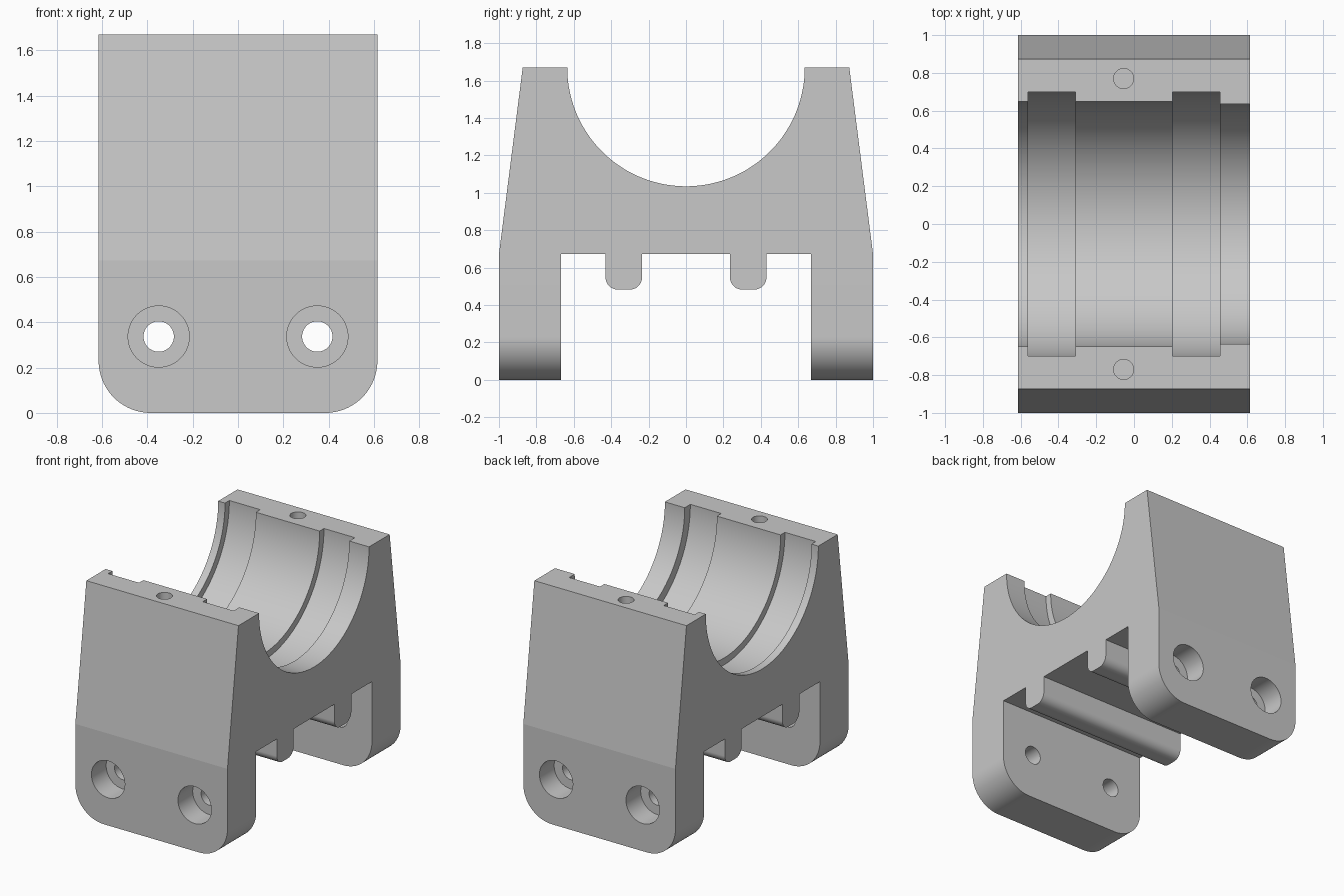
import bpy, bmesh, math
from mathutils import Matrix

if "Cube" in bpy.data.objects:
    bpy.data.objects.remove(bpy.data.objects["Cube"])

HALF_X = 0.615      # half width of the block
TOP = 1.67          # top face and bore axis
GAP = 0.672         # underside between the legs
LEG_IN = 0.668      # inner face of each leg
RIB_Z = 0.483       # bottom of the ribs

grey = bpy.data.materials.new("Plain grey")
grey.use_nodes = True
colour = (0.58, 0.58, 0.58, 1)
grey.diffuse_color = colour
grey.node_tree.nodes["Principled BSDF"].inputs["Base Color"].default_value = colour


def make_object(name, bm):
    bmesh.ops.recalc_face_normals(bm, faces=bm.faces)
    mesh = bpy.data.meshes.new(name)
    bm.to_mesh(mesh)
    bm.free()
    mesh.materials.append(grey)
    obj = bpy.data.objects.new(name, mesh)
    bpy.context.collection.objects.link(obj)
    return obj


def lathe(profile, steps, matrix):
    """Cutter turned about its local x axis from (x, radius) points."""
    bm = bmesh.new()
    points = [(profile[0][0], 0)] + profile + [(profile[-1][0], 0)]
    turn = math.pi / steps
    verts = [bm.verts.new((x, r * math.cos(turn), r * math.sin(turn))) for x, r in points]
    edges = [bm.edges.new(pair) for pair in zip(verts, verts[1:])]
    bmesh.ops.spin(bm, geom=verts + edges, cent=(0, 0, 0), axis=(1, 0, 0),
                   angle=2 * math.pi, steps=steps, use_merge=True)
    bmesh.ops.remove_doubles(bm, verts=bm.verts, dist=1e-5)
    obj = make_object("cutter", bm)
    obj.data.transform(matrix)
    obj.hide_render = True
    return obj


def round_edges(bm, test, radius):
    edges = [e for e in bm.edges if test(*[v.co for v in e.verts])]
    bmesh.ops.bevel(bm, geom=edges, offset=radius, segments=24, profile=0.5, affect='EDGES')


# Block with legs and ribs: mirrored side profile, extruded along x
half = [(0.235, GAP), (0.235, RIB_Z), (0.43, RIB_Z), (0.43, GAP), (LEG_IN, GAP),
        (LEG_IN, 0), (1, 0), (1, GAP), (0.873, TOP)]
outline = half + [(-y, z) for y, z in reversed(half)]
bm = bmesh.new()
face = bm.faces.new([bm.verts.new((-HALF_X, y, z)) for y, z in outline])
extruded = bmesh.ops.extrude_face_region(bm, geom=[face])["geom"]
bmesh.ops.translate(bm, vec=(2 * HALF_X, 0, 0),
                    verts=[g for g in extruded if isinstance(g, bmesh.types.BMVert)])
bmesh.ops.recalc_face_normals(bm, faces=bm.faces)

# Rounded foot corners and rounded rib bottoms
round_edges(bm, lambda a, b: a.z < 0.01 and b.z < 0.01 and abs(a.x - b.x) < 0.01, 0.23)
round_edges(bm, lambda a, b: abs(a.z - RIB_Z) < 0.001 and abs(b.z - RIB_Z) < 0.001
            and abs(a.x - b.x) > 1, 0.065)
block = make_object("bearing_block", bm)

# Stepped bore with two ring grooves
bore = [(-0.8, 0.65), (-0.56, 0.65), (-0.56, 0.70), (-0.31, 0.70), (-0.31, 0.65),
        (0.205, 0.65), (0.205, 0.70), (0.455, 0.70), (0.455, 0.635), (0.8, 0.635)]
cutters = [lathe(bore, 128, Matrix.Translation((0, 0, TOP)))]

for side in (-1, 1):
    # Counterbored bolt holes through the legs, wide end outwards
    for x in (-0.35, 0.35):
        bolt = [(0.5, 0.067), (0.83, 0.067), (0.83, 0.135), (1.1, 0.135)]
        turn = Matrix.Rotation(side * math.pi / 2, 4, 'Z')
        cutters.append(lathe(bolt, 72, Matrix.Translation((x, 0, 0.337)) @ turn))
    # Blind pin holes in the top faces
    pin = [(-0.1, 0.053), (0.3, 0.053)]
    turn = Matrix.Rotation(math.pi / 2, 4, 'Y')
    cutters.append(lathe(pin, 72, Matrix.Translation((-0.055, side * 0.77, TOP)) @ turn))

bpy.ops.object.select_all(action='DESELECT')
bpy.context.view_layer.objects.active = block
block.select_set(True)
for cutter in cutters:
    mod = block.modifiers.new("cut", 'BOOLEAN')
    mod.operation = 'DIFFERENCE'
    mod.solver = 'EXACT'
    mod.object = cutter
    bpy.ops.object.modifier_apply(modifier=mod.name)
    bpy.data.objects.remove(cutter)

bpy.ops.object.shade_smooth_by_angle(angle=math.radians(6))
